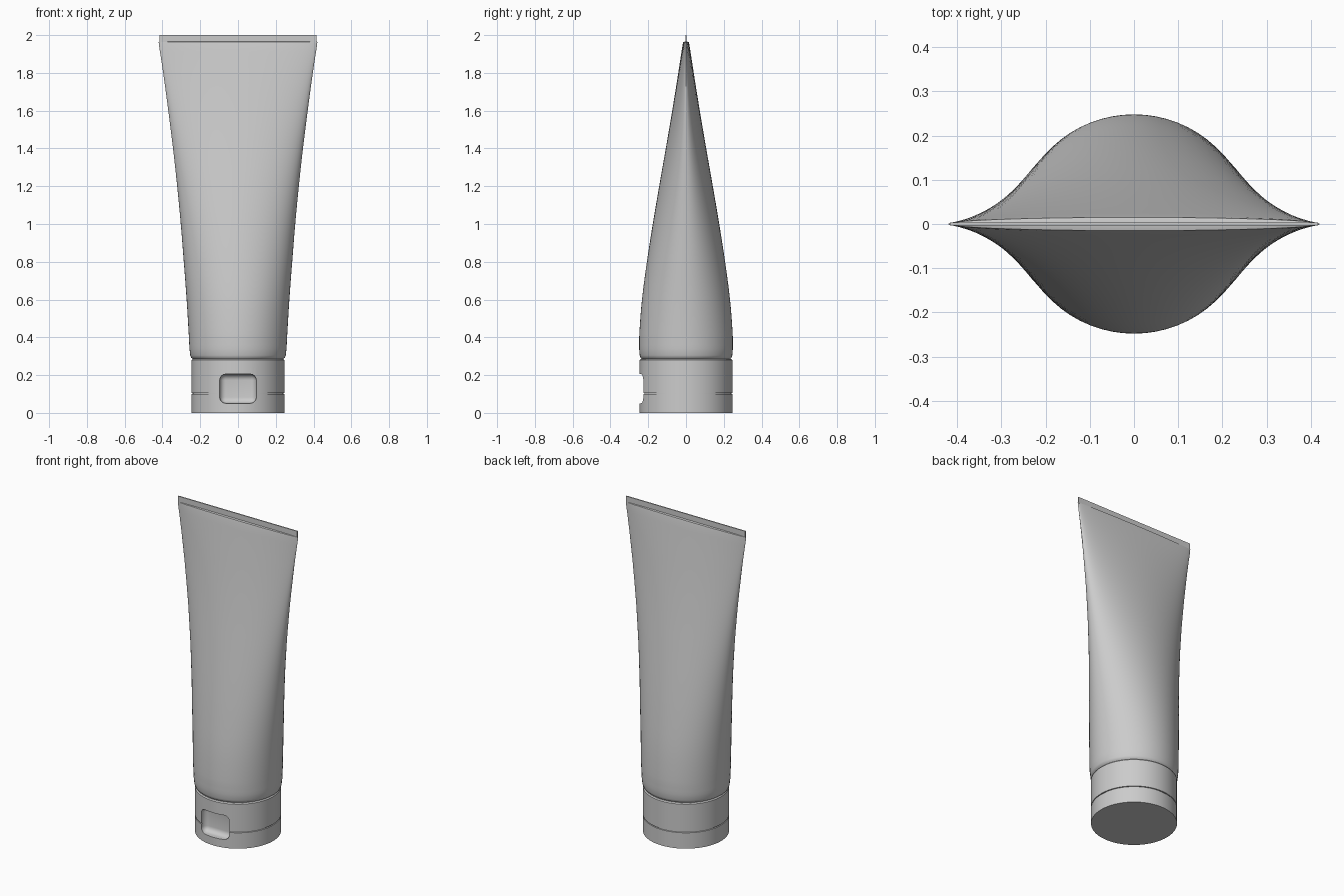
import bpy, bmesh, math

if "Cube" in bpy.data.objects:
    bpy.data.objects.remove(bpy.data.objects["Cube"])

SEG = 64


def finish(bm, name, angle=35):
    bmesh.ops.recalc_face_normals(bm, faces=bm.faces)
    mesh = bpy.data.meshes.new(name)
    bm.to_mesh(mesh)
    bm.free()
    ob = bpy.data.objects.new(name, mesh)
    bpy.context.collection.objects.link(ob)
    shade(ob, angle)
    return ob


def shade(ob, angle):
    bpy.ops.object.select_all(action='DESELECT')
    ob.select_set(True)
    bpy.context.view_layer.objects.active = ob
    bpy.ops.object.shade_smooth_by_angle(angle=math.radians(angle))


def loft(rings, name):
    """Skin elliptical rings (z, half width, half depth) and cap both ends."""
    bm = bmesh.new()
    loops = []
    for z, a, b in rings:
        loops.append([bm.verts.new((a * math.cos(2 * math.pi * i / SEG),
                                    b * math.sin(2 * math.pi * i / SEG), z))
                      for i in range(SEG)])
    for lo, hi in zip(loops, loops[1:]):
        for i in range(SEG):
            j = (i + 1) % SEG
            bm.faces.new((lo[i], lo[j], hi[j], hi[i]))
    bm.faces.new(loops[0][::-1])
    bm.faces.new(loops[-1])
    return finish(bm, name)


def smooth_keys(keys, steps=4):
    """Catmull-Rom interpolation of the ring keys."""
    out = []
    for k in range(len(keys) - 1):
        p = [keys[max(0, min(len(keys) - 1, k + d))] for d in (-1, 0, 1, 2)]
        for s in range(steps):
            t = s / steps
            z = p[1][0] + (p[2][0] - p[1][0]) * t
            ring = [z]
            for c in (1, 2):
                h = p[2][0] - p[1][0]
                m1 = (p[2][c] - p[0][c]) / (p[2][0] - p[0][0]) * h
                m2 = (p[3][c] - p[1][c]) / (p[3][0] - p[1][0]) * h
                ring.append((2*t**3 - 3*t**2 + 1) * p[1][c] + (t**3 - 2*t**2 + t) * m1
                            + (3*t**2 - 2*t**3) * p[2][c] + (t**3 - t**2) * m2)
            out.append(tuple(ring))
    return out + [keys[-1]]


# Tube body: round at the cap, flattening and widening to the crimp
base = [(0.285, 0.238, 0.233), (0.292, 0.248, 0.241), (0.305, 0.253, 0.245)]
keys = [(0.34, 0.257, 0.248), (0.42, 0.261, 0.247), (0.6, 0.272, 0.233),
        (0.8, 0.287, 0.207), (1.0, 0.303, 0.176), (1.2, 0.322, 0.142),
        (1.4, 0.344, 0.107), (1.6, 0.369, 0.073), (1.8, 0.396, 0.041),
        (1.95, 0.419, 0.018)]
crimp_start = [(1.963, 0.42, 0.015), (1.966, 0.415, 0.004)]
loft(base + smooth_keys(keys) + crimp_start, "tube_body")

# Flat crimped seal on top
bm = bmesh.new()
bmesh.ops.create_cube(bm, size=1)
for v in bm.verts:
    v.co = (v.co.x * 0.832, v.co.y * 0.007, 1.98 + v.co.z * 0.04)
finish(bm, "crimp_seal")

# Flip cap with a parting groove between lid and collar
R = 0.246
cap = loft([(z, r, r) for z, r in
            ((0, R), (0.1, R), (0.101, R - 0.006), (0.105, R - 0.006),
             (0.106, R), (0.28, R), (0.286, R - 0.006))], "flip_cap")

# Thumb recess cut into the cap front
bm = bmesh.new()
bmesh.ops.create_cube(bm, size=1)
for v in bm.verts:
    v.co = (v.co.x * 0.194, -0.295 + v.co.y * 0.21, 0.128 + v.co.z * 0.154)
bmesh.ops.bevel(bm, geom=bm.edges[:], offset=0.032, segments=6,
                profile=0.5, affect='EDGES')
cutter = finish(bm, "recess_cutter")
cutter.hide_render = True
mod = cap.modifiers.new("recess", 'BOOLEAN')
mod.object = cutter
mod.operation = 'DIFFERENCE'
mod.solver = 'EXACT'
bpy.ops.object.select_all(action='DESELECT')
cap.select_set(True)
bpy.context.view_layer.objects.active = cap
bpy.ops.object.modifier_apply(modifier=mod.name)
bpy.data.objects.remove(cutter)
shade(cap, 35)
